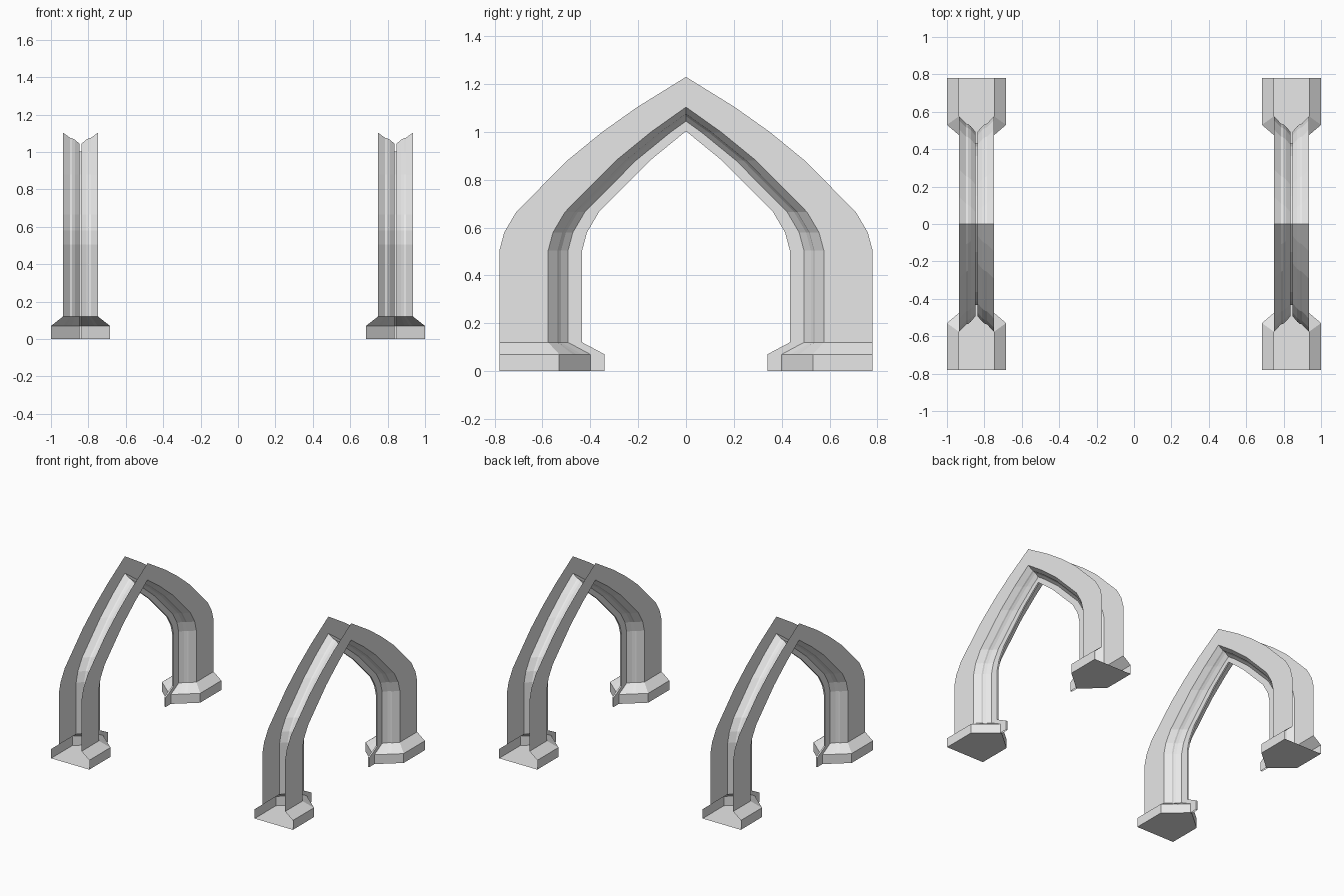
import bpy, bmesh

if "Cube" in bpy.data.objects:
    bpy.data.objects.remove(bpy.data.objects["Cube"], do_unlink=True)

stone = bpy.data.materials.new("pale_grey_stone")
stone.use_nodes = True
GREY = (0.8, 0.8, 0.8, 1)
stone.diffuse_color = GREY
stone.node_tree.nodes["Principled BSDF"].inputs["Base Color"].default_value = GREY

RIB = 0.006      # half thickness of the central rib
SPACING = 0.842  # distance of each arch from the centre

# Moulding section: half width, distance from the arch's middle
half = [(0.094, 0.78), (0.094, 0.576), (0.056, 0.537), (0.045, 0.534),
        (0.03, 0.522), (RIB, 0.493), (RIB, 0.434)]
# Arch curve: inward shift, height
curve = [(0, 0.12), (0, 0.505), (0.02, 0.58), (0.07, 0.665), (0.283, 0.88),
         (0.43, 1.0), (0.575, 1.103), (0.78, 1.23)]


def foot(index):
    """Wider plinth outline under a point of the moulding section."""
    x, y = half[index]
    if index == 0:
        return 0.158, 0.78
    if index == len(half) - 1:
        return RIB, 0.34
    t = (x - RIB) / (half[1][0] - RIB)
    return RIB + t * (0.158 - RIB), 0.40 + t * 0.13


def both_sides(points):
    return [(-x, y) for x, y in points] + [(x, y) for x, y in reversed(points)]


def build_arch(name, x_pos):
    bm = bmesh.new()
    section = both_sides(half)
    plinth = both_sides([foot(i) for i in range(len(half))])

    # Plinth rows, then the moulding swept along the pointed curve
    rows = [[bm.verts.new((x, y, z)) for x, y in plinth] for z in (0, 0.07)]
    rows += [[bm.verts.new((x, y - shift, z)) for x, y in section]
             for shift, z in curve]
    for low, high in zip(rows, rows[1:]):
        for c in range(len(section) - 1):
            bm.faces.new((low[c], low[c + 1], high[c + 1], high[c]))

    # Underside of the plinth, leaving out the rib
    n = len(half) - 1
    bm.faces.new(list(reversed(rows[0][:n] + rows[0][n + 2:])))

    # Cut the sweep at the middle of the arch
    bmesh.ops.bisect_plane(bm, geom=bm.verts[:] + bm.edges[:] + bm.faces[:],
                           dist=1e-5, plane_co=(0, 0, 0), plane_no=(0, -1, 0),
                           clear_outer=True)
    mesh = bpy.data.meshes.new(name)
    bm.to_mesh(mesh)
    bm.free()
    mesh.materials.append(stone)
    arch = bpy.data.objects.new(name, mesh)
    arch.location.x = x_pos
    bpy.context.collection.objects.link(arch)

    # Second leg
    mirror = arch.modifiers.new("second_leg", 'MIRROR')
    mirror.use_axis = (False, True, False)
    mirror.merge_threshold = 0.0005


build_arch("left_arch", SPACING)
build_arch("right_arch", -SPACING)
